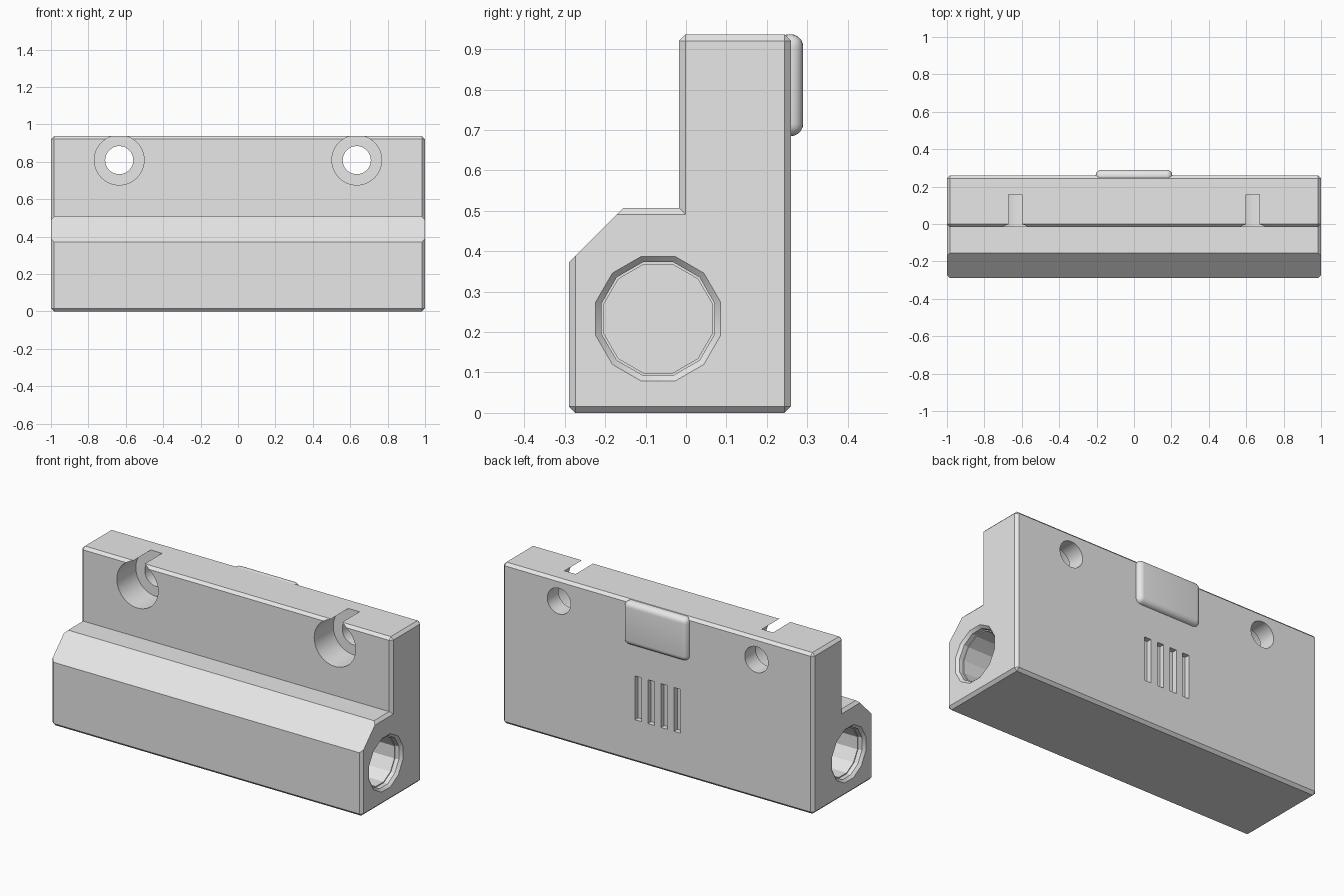
import bpy, bmesh, math
from mathutils import Vector, Matrix

cube = bpy.data.objects.get("Cube")
if cube:
    bpy.data.objects.remove(cube, do_unlink=True)

# Single grey plastic
grey = bpy.data.materials.new("grey plastic")
grey.use_nodes = True
COLOR = (0.8, 0.8, 0.8, 1)
grey.diffuse_color = COLOR
grey.node_tree.nodes["Principled BSDF"].inputs["Base Color"].default_value = COLOR

CHAMFER = 0.016


def to_object(name, bm):
    bmesh.ops.recalc_face_normals(bm, faces=bm.faces[:])
    mesh = bpy.data.meshes.new(name)
    bm.to_mesh(mesh)
    bm.free()
    mesh.materials.append(grey)
    obj = bpy.data.objects.new(name, mesh)
    bpy.context.collection.objects.link(obj)
    return obj


def box(low, high, bevel=0, segments=1):
    """Box between two corners, with optional bevelled edges."""
    low, high = Vector(low), Vector(high)
    bm = bmesh.new()
    bmesh.ops.create_cube(bm, size=1)
    for v in bm.verts:
        v.co = (low + high) / 2 + v.co * (high - low)
    if bevel:
        bmesh.ops.bevel(bm, geom=bm.edges[:], offset=bevel, segments=segments,
                        profile=0.5, affect='EDGES')
    return bm


def turned(rings, sides, matrix, phase=0):
    """Solid of revolution about local z from (radius, height) rings."""
    bm = bmesh.new()
    loops = []
    for r, h in rings:
        angles = [phase + math.tau * i / sides for i in range(sides)]
        loops.append([bm.verts.new(matrix @ Vector((r * math.cos(a), r * math.sin(a), h)))
                      for a in angles])
    for a, b in zip(loops, loops[1:]):
        for i in range(sides):
            j = (i + 1) % sides
            bm.faces.new((a[i], a[j], b[j], b[i]))
    bm.faces.new(loops[0])
    bm.faces.new(loops[-1])
    return bm


def combine(target, tool, operation):
    mod = target.modifiers.new(operation.lower(), 'BOOLEAN')
    mod.operation, mod.solver, mod.object = operation, 'EXACT', tool
    tool.hide_render = True
    bpy.context.view_layer.objects.active = target
    bpy.ops.object.modifier_apply(modifier=mod.name)
    bpy.data.objects.remove(tool, do_unlink=True)


def smooth(obj, degrees):
    bpy.ops.object.select_all(action='DESELECT')
    obj.select_set(True)
    bpy.context.view_layer.objects.active = obj
    bpy.ops.object.shade_smooth_by_angle(angle=math.radians(degrees))


# Lower block with its front top corner sliced off at 45 degrees
bm = box((-1, -0.29, 0), (1, 0.26, 0.507), CHAMFER)
bmesh.ops.bisect_plane(bm, geom=bm.verts[:] + bm.edges[:] + bm.faces[:],
                       plane_co=(0, -0.155, 0.507), plane_no=(0, -1, 1), clear_outer=True)
bmesh.ops.holes_fill(bm, edges=[e for e in bm.edges if e.is_boundary])
body = to_object("housing", bm)

# Upright back plate
combine(body, to_object("back_plate", box((-1, -0.017, 0.1), (1, 0.26, 0.937), CHAMFER)), 'UNION')

for side in (-1, 1):
    # Twelve-sided blind bore in each end, with chamfered mouth and small shoulder
    axis = Matrix.Translation((side, -0.069, 0.233)) @ Matrix.Rotation(side * math.pi / 2, 4, 'Y')
    bore = [(0.175, 0.015), (0.16, 0), (0.145, -0.015), (0.145, -0.04), (0.139, -0.04), (0.139, -0.9)]
    combine(body, to_object("bore_cutter", turned(bore, 12, axis, math.pi / 12)), 'DIFFERENCE')

    # Screw hole with a counterbore that breaks through the top
    axis = Matrix.Translation((side * 0.635, 0, 0.809)) @ Matrix.Rotation(-math.pi / 2, 4, 'X')
    screw = [(0.133, -0.1), (0.133, 0.158), (0.075, 0.158), (0.075, 0.4)]
    combine(body, to_object("screw_cutter", turned(screw, 48, axis)), 'DIFFERENCE')

# Four vertical vent slots in the back
for i in range(4):
    x = (i - 1.5) * 0.084
    slot = box((x - 0.021, 0.23, 0.25), (x + 0.021, 0.3, 0.505))
    combine(body, to_object("slot_cutter", slot), 'DIFFERENCE')
smooth(body, 25)

# Rounded pad on the back
pad = to_object("back_pad", box((-0.205, 0.225, 0.685), (0.205, 0.29, 0.937), 0.031, 6))
smooth(pad, 40)
